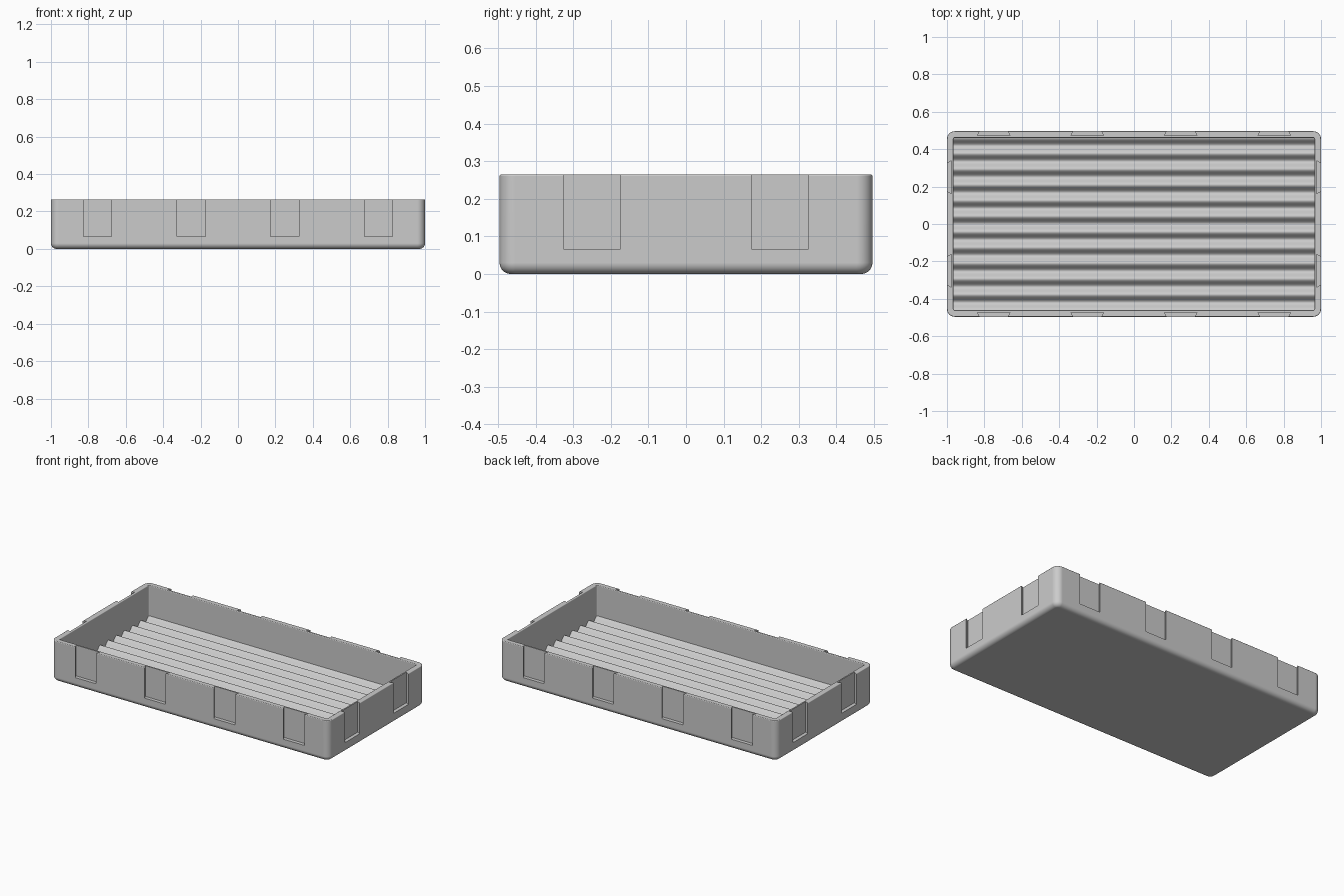
import bpy, bmesh, math

cube = bpy.data.objects.get("Cube")
if cube:
    bpy.data.objects.remove(cube, do_unlink=True)

HX, HY, H = 1.0, 0.496, 0.265        # half length, half width, height
CORNER, WALL = 0.042, 0.035          # corner radius, wall thickness
FILLET, RIM = 0.03, 0.005            # bottom rounding, rim rounding
SLOT_Z, SLOT_DEPTH = 0.065, 0.023    # slot floor height and depth
RIDGES = 11

grey = bpy.data.materials.new("light grey")
grey.use_nodes = True
grey.diffuse_color = (0.6, 0.6, 0.6, 1)
grey.node_tree.nodes["Principled BSDF"].inputs["Base Color"].default_value = (0.6, 0.6, 0.6, 1)


def make_object(name, bm):
    bmesh.ops.recalc_face_normals(bm, faces=bm.faces)
    mesh = bpy.data.meshes.new(name)
    bm.to_mesh(mesh)
    bm.free()
    mesh.materials.append(grey)
    ob = bpy.data.objects.new(name, mesh)
    bpy.context.collection.objects.link(ob)
    return ob


def activate(ob):
    bpy.ops.object.select_all(action='DESELECT')
    ob.select_set(True)
    bpy.context.view_layer.objects.active = ob


def smooth(ob):
    activate(ob)
    bpy.ops.object.shade_smooth_by_angle(angle=math.radians(30))
    mod = ob.modifiers.new("even_shading", 'WEIGHTED_NORMAL')
    mod.keep_sharp = True


def ring(bm, inset, z, steps=8):
    """Rounded rectangle of vertices, inset from the outer wall."""
    r = CORNER - inset
    verts = []
    for k, (sx, sy) in enumerate([(1, 1), (-1, 1), (-1, -1), (1, -1)]):
        for i in range(steps + 1):
            a = math.pi / 2 * (k + i / steps)
            verts.append(bm.verts.new((sx * (HX - CORNER) + r * math.cos(a),
                                       sy * (HY - CORNER) + r * math.sin(a), z)))
    return verts


def prism(bm, base, offset):
    """Closed solid from a base polygon and an extrusion offset."""
    face = bm.faces.new([bm.verts.new(p) for p in base])
    top = bmesh.ops.extrude_face_region(bm, geom=[face], use_keep_orig=True)
    bmesh.ops.translate(bm, vec=offset,
                        verts=[g for g in top["geom"] if isinstance(g, bmesh.types.BMVert)])


# Tray body: wall section of (inset, height) swept round the rounded rectangle
section = []
for i in range(7):                                   # bottom rounding
    a = math.pi / 2 * i / 6
    section.append((FILLET * (1 - math.sin(a)), FILLET * (1 - math.cos(a))))
for i in range(5):                                   # outer rim rounding
    a = math.pi / 2 * i / 4
    section.append((RIM * (1 - math.cos(a)), H - RIM * (1 - math.sin(a))))
for i in range(5):                                   # inner rim rounding
    a = math.pi / 2 * i / 4
    section.append((WALL - RIM * (1 - math.sin(a)), H - RIM * (1 - math.cos(a))))
section.append((WALL, 0.025))

bm = bmesh.new()
rings = [ring(bm, d, z) for d, z in section]
n = len(rings[0])
for lower, upper in zip(rings, rings[1:]):
    for i in range(n):
        j = (i + 1) % n
        bm.faces.new((lower[i], lower[j], upper[j], upper[i]))
bm.faces.new(rings[0])
bm.faces.new(rings[-1])
tray = make_object("tray_body", bm)

# Dovetail slots: narrow at the wall surface, wider inside, open at the top
bm = bmesh.new()
out, slope = 0.02, 0.012 / SLOT_DEPTH
wide, narrow = 0.087, 0.075 - out * slope
places = [(x, s, False) for x in (-0.75, -0.25, 0.25, 0.75) for s in (-1, 1)]
places += [(y, s, True) for y in (-0.25, 0.25) for s in (-1, 1)]
for along, side, on_end in places:
    edge = HX if on_end else HY
    plan = [(along - narrow, side * (edge + out)), (along + narrow, side * (edge + out)),
            (along + wide, side * (edge - SLOT_DEPTH)), (along - wide, side * (edge - SLOT_DEPTH))]
    base = [(v, u, SLOT_Z) if on_end else (u, v, SLOT_Z) for u, v in plan]
    prism(bm, base, (0, 0, H))
cutter = make_object("slot_cutter", bm)
cutter.hide_render = True

activate(tray)
mod = tray.modifiers.new("slots", 'BOOLEAN')
mod.operation, mod.solver, mod.object = 'DIFFERENCE', 'EXACT', cutter
bpy.ops.object.modifier_apply(modifier=mod.name)
bpy.data.objects.remove(cutter, do_unlink=True)
smooth(tray)

# Corrugated floor: cosine wave running along the tray, a crest at each long wall
ix, iy = HX - WALL, HY - WALL
steps = RIDGES * 14
wave = [(-ix, -iy + 2 * iy * i / steps,
         0.05 + 0.016 * math.cos(2 * math.pi * RIDGES * i / steps)) for i in range(steps + 1)]
bm = bmesh.new()
prism(bm, [(-ix, -iy, 0.02)] + wave + [(-ix, iy, 0.02)], (2 * ix, 0, 0))
smooth(make_object("ridged_floor", bm))
